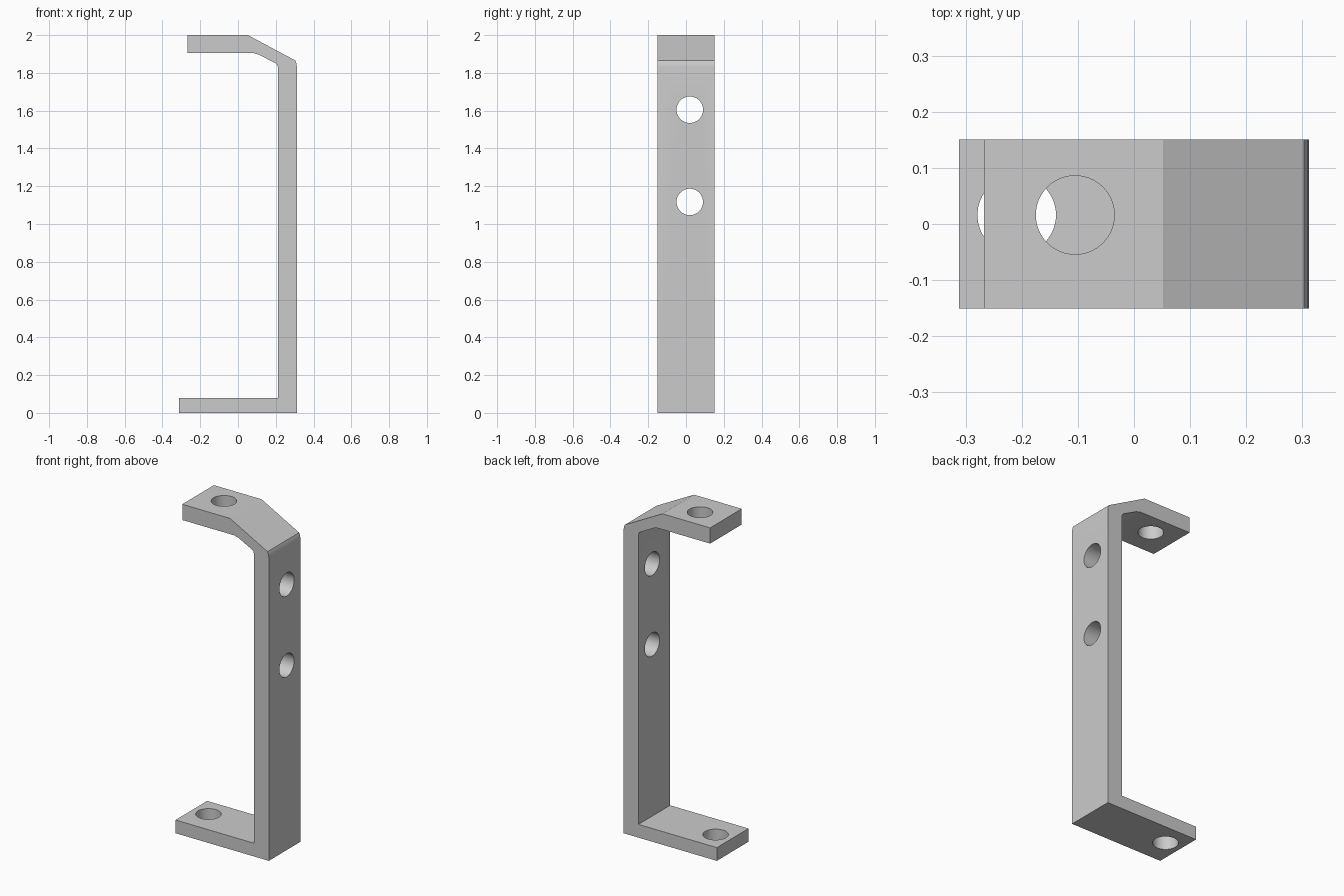
import bpy
import bmesh
import math
from mathutils import Matrix

cube = bpy.data.objects.get("Cube")
if cube:
    bpy.data.objects.remove(cube, do_unlink=True)

grey = bpy.data.materials.new("light grey")
grey.use_nodes = True
colour = (0.6, 0.6, 0.6, 1)
grey.diffuse_color = colour
grey.node_tree.nodes["Principled BSDF"].inputs["Base Color"].default_value = colour


def make_object(name, bm):
    bmesh.ops.recalc_face_normals(bm, faces=bm.faces)
    mesh = bpy.data.meshes.new(name)
    bm.to_mesh(mesh)
    bm.free()
    obj = bpy.data.objects.new(name, mesh)
    bpy.context.collection.objects.link(obj)
    mesh.materials.append(grey)
    return obj


# Bracket side profile (x, z), extruded across its width
HALF_WIDTH = 0.151
profile = [
    (-0.312, 0), (0.312, 0), (0.312, 1.83), (0.309, 1.852), (0.303, 1.866),
    (0.052, 2), (-0.267, 2), (-0.267, 1.905), (0.08, 1.905), (0.11, 1.897),
    (0.2, 1.85), (0.208, 1.843), (0.212, 1.83), (0.212, 0.08), (-0.312, 0.08),
]
bm = bmesh.new()
face = bm.faces.new([bm.verts.new((x, -HALF_WIDTH, z)) for x, z in profile])
extruded = bmesh.ops.extrude_face_region(bm, geom=[face])["geom"]
bmesh.ops.translate(bm, vec=(0, 2 * HALF_WIDTH, 0),
                    verts=[v for v in extruded if isinstance(v, bmesh.types.BMVert)])
bracket = make_object("bracket", bm)

# Bolt holes: two through the flanges (vertical), two through the upright
upright = Matrix.Identity(4)
sideways = Matrix.Rotation(math.pi / 2, 4, "Y")
holes = [
    ((-0.105, 0.016, 1.95), upright),
    ((-0.209, 0.016, 0.04), upright),
    ((0.262, 0.02, 1.605), sideways),
    ((0.262, 0.02, 1.117), sideways),
]
bm = bmesh.new()
for place, turn in holes:
    bmesh.ops.create_cone(bm, cap_ends=True, segments=64, radius1=0.07,
                          radius2=0.07, depth=0.16,
                          matrix=Matrix.Translation(place) @ turn)
cutter = make_object("hole_cutter", bm)
cutter.hide_render = True

# Cut the holes, then keep only the bracket
cut = bracket.modifiers.new("holes", "BOOLEAN")
cut.operation = "DIFFERENCE"
cut.solver = "EXACT"
cut.object = cutter
bpy.ops.object.select_all(action="DESELECT")
bracket.select_set(True)
bpy.context.view_layer.objects.active = bracket
bpy.ops.object.modifier_apply(modifier=cut.name)
bpy.data.objects.remove(cutter, do_unlink=True)
bpy.ops.object.shade_smooth_by_angle(angle=math.radians(25))
